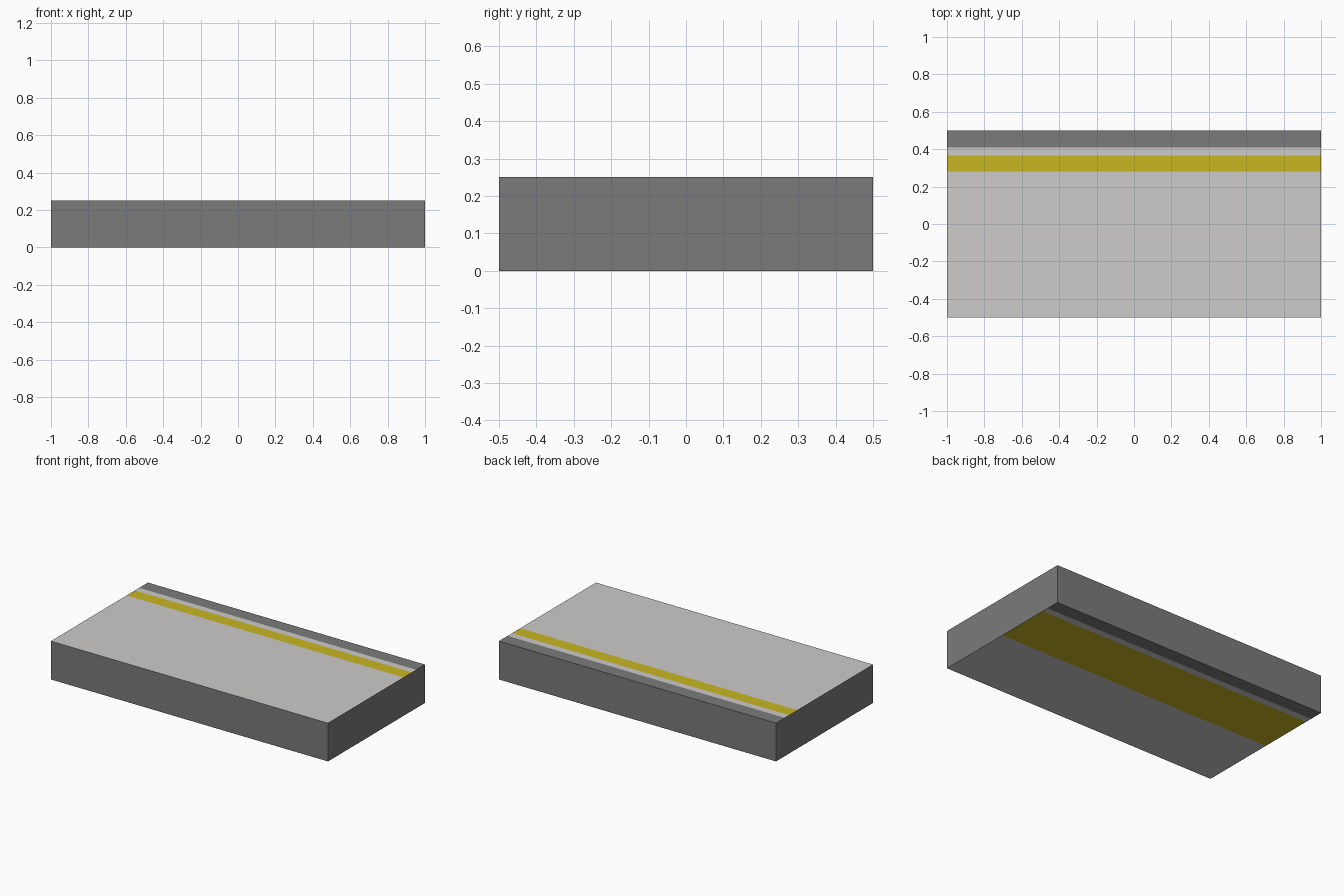
import bpy, bmesh

if "Cube" in bpy.data.objects:
    bpy.data.objects.remove(bpy.data.objects["Cube"])

TOP = 0.25


def material(name, srgb):
    mat = bpy.data.materials.new(name)
    lin = [((c / 255 + 0.055) / 1.055) ** 2.4 for c in srgb]
    mat.diffuse_color = (*lin, 1.0)
    mat.use_nodes = True
    mat.node_tree.nodes["Principled BSDF"].inputs["Base Color"].default_value = mat.diffuse_color
    return mat


# slab, cut lengthwise along the painted bands
bm = bmesh.new()
bmesh.ops.create_cube(bm, size=1.0)
for v in bm.verts:
    v.co = (v.co.x * 2, v.co.y, (v.co.z + 0.5) * TOP)
for y in (0.0, 0.28, 0.365, 0.41):
    bmesh.ops.bisect_plane(bm, geom=bm.verts[:] + bm.edges[:] + bm.faces[:],
                           plane_co=(0, y, 0), plane_no=(0, 1, 0))

# colours: 0 dark edging and sides, 1 pale paving, 2 yellow safety line
bm.normal_update()
for f in bm.faces:
    y = f.calc_center_median().y
    if abs(f.normal.z) < 0.5 or y > 0.41:
        f.material_index = 0
    else:
        # the line is narrow on top and wide underneath
        line_start = 0.28 if f.normal.z > 0 else 0.0
        f.material_index = 2 if line_start < y < 0.365 else 1

mesh = bpy.data.meshes.new("platform_slab")
bm.to_mesh(mesh)
bm.free()
for mat in (material("dark grey edging", (123, 123, 123)),
            material("pale grey paving", (206, 204, 202)),
            material("yellow line", (200, 183, 33))):
    mesh.materials.append(mat)
slab = bpy.data.objects.new("platform_slab", mesh)
bpy.context.collection.objects.link(slab)
